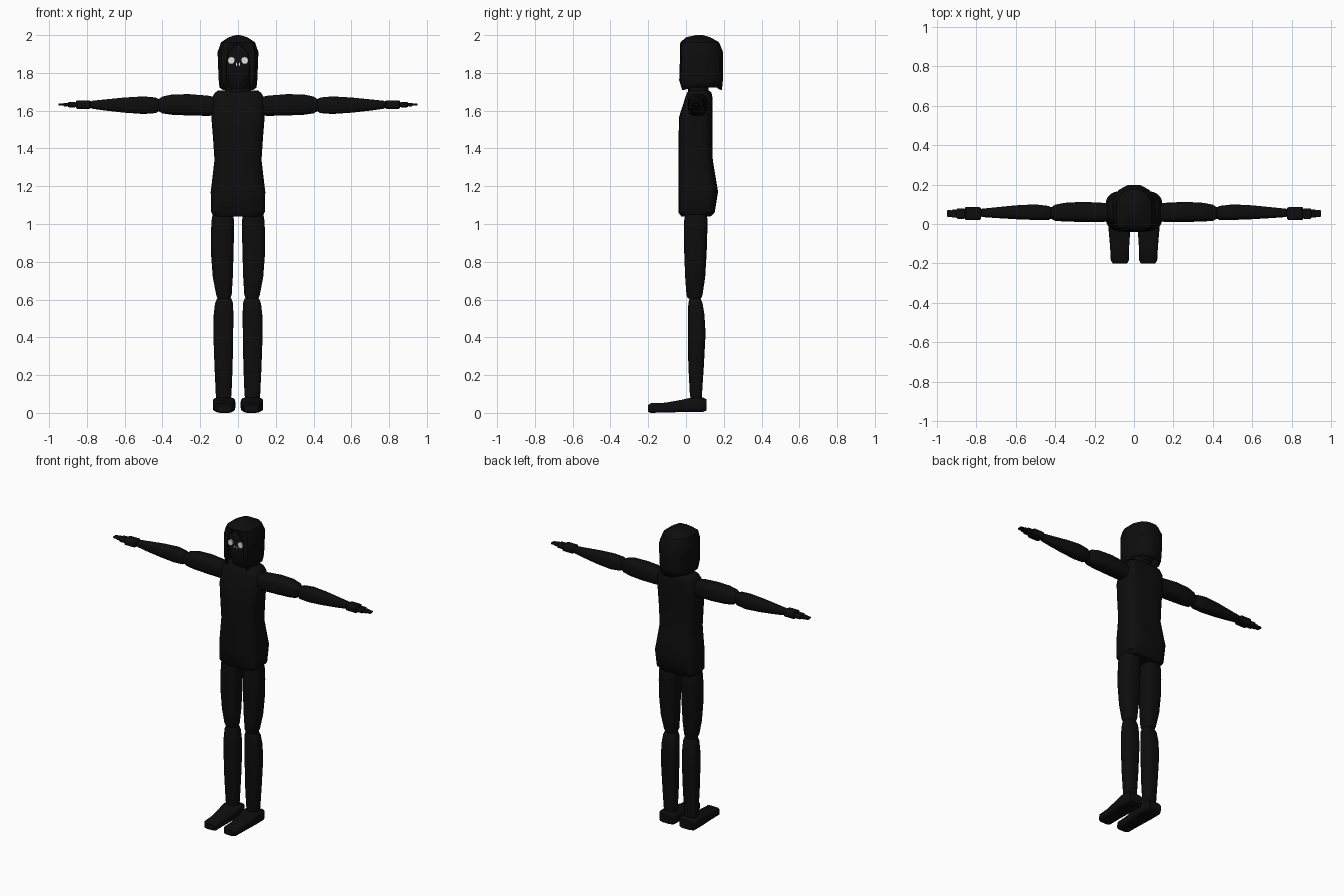
import bpy, bmesh, math


def material(name, value):
    m = bpy.data.materials.new(name)
    m.diffuse_color = (value, value, value, 1)
    return m


CLOTH = material("black_cloth", 0.004)
WHITE = material("pale_white", 0.75)


def finish(name, bm, mat, mirror=False, angle=40):
    bmesh.ops.remove_doubles(bm, verts=bm.verts, dist=0.0005)
    bmesh.ops.recalc_face_normals(bm, faces=bm.faces)
    me = bpy.data.meshes.new(name)
    bm.to_mesh(me)
    bm.free()
    ob = bpy.data.objects.new(name, me)
    bpy.context.collection.objects.link(ob)
    me.materials.append(mat)
    bpy.ops.object.select_all(action='DESELECT')
    bpy.context.view_layer.objects.active = ob
    ob.select_set(True)
    bpy.ops.object.shade_smooth_by_angle(angle=math.radians(angle))
    if mirror:
        ob.modifiers.new("mirror", 'MIRROR')
    return ob


def loft(name, axis, rows, power=3.0, sides=20, mirror=False):
    """Rounded-box sections; each row is (position, min a, max a, min b, max b)."""
    bm = bmesh.new()
    rings = []
    for t, a0, a1, b0, b1 in rows:
        ring = []
        for i in range(sides):
            th = 2 * math.pi * (i + 0.5) / sides
            c, s = math.cos(th), math.sin(th)
            a = (a0 + a1) / 2 + (a1 - a0) / 2 * math.copysign(abs(c) ** (2 / power), c)
            b = (b0 + b1) / 2 + (b1 - b0) / 2 * math.copysign(abs(s) ** (2 / power), s)
            ring.append(bm.verts.new({'x': (t, a, b), 'y': (a, t, b), 'z': (a, b, t)}[axis]))
        rings.append(ring)
    for r0, r1 in zip(rings, rings[1:]):
        for i in range(sides):
            j = (i + 1) % sides
            bm.faces.new((r0[i], r0[j], r1[j], r1[i]))
    bm.faces.new(rings[0])
    bm.faces.new(rings[-1])
    return finish(name, bm, CLOTH, mirror)


# Torso and neck
loft("torso", 'z', [
    (1.04, -.125, .125, -.025, .13), (1.06, -.142, .142, -.04, .152),
    (1.17, -.145, .145, -.04, .17), (1.26, -.134, .134, -.04, .155),
    (1.34, -.125, .125, -.04, .142), (1.46, -.133, .133, -.04, .14),
    (1.57, -.142, .142, -.036, .14), (1.67, -.138, .138, -.004, .14),
    (1.695, -.122, .122, .005, .135), (1.708, -.105, .105, .02, .12)], power=3.6, sides=28)
loft("neck", 'z', [(1.68, -.07, .07, .01, .12), (1.76, -.065, .065, .01, .12)])

# Legs and feet
loft("upper_leg", 'z', [
    (.605, .04, .108, .01, .08), (.625, .033, .116, .002, .088), (.72, .027, .134, -.005, .102),
    (.85, .023, .144, -.01, .11), (.95, .021, .144, -.01, .113), (1.02, .021, .14, -.01, .115),
    (1.05, .025, .135, -.005, .11)], mirror=True)
loft("lower_leg", 'z', [
    (.07, .038, .115, .025, .083), (.1, .034, .118, .02, .085), (.25, .028, .125, .012, .095),
    (.42, .025, .131, .009, .104), (.52, .024, .129, .01, .098), (.58, .026, .122, .012, .088),
    (.605, .034, .112, .018, .078)], mirror=True)
loft("foot", 'y', [
    (-.2, .035, .108, .005, .042), (-.185, .026, .118, 0, .052), (-.11, .024, .122, .002, .054),
    (-.02, .018, .13, .004, .07), (.03, .014, .134, .005, .082), (.09, .016, .133, .005, .082),
    (.108, .026, .122, .012, .072)], power=4.5, mirror=True)

# Arms
loft("upper_arm", 'x', [
    (.11, .015, .105, 1.575, 1.67), (.16, .01, .108, 1.572, 1.68), (.26, .01, .113, 1.574, 1.688),
    (.35, .012, .108, 1.578, 1.686), (.4, .016, .098, 1.585, 1.675),
    (.425, .028, .082, 1.6, 1.658)], mirror=True)
loft("forearm", 'x', [
    (.415, .03, .082, 1.6, 1.658), (.435, .02, .092, 1.587, 1.67), (.5, .02, .1, 1.582, 1.676),
    (.6, .024, .095, 1.589, 1.67), (.7, .03, .085, 1.6, 1.66), (.77, .035, .078, 1.61, 1.653),
    (.785, .042, .072, 1.617, 1.646)], mirror=True)

# Hand and finger segments, shrinking outward
for part, x0, x1, wide, tall in (("palm", .78, .858, .034, .022), ("finger_base", .858, .9, .027, .014),
                                 ("finger_middle", .9, .925, .021, .009), ("finger_tip", .925, .95, .018, .006)):
    z = 1.632
    ends = [(x0 - .003, .8), (x0 + .005, 1), (x1 - .005, 1), (x1, .8)]
    loft(part, 'x', [(x, .053 - wide * k, .053 + wide * k, z - tall * k, z + tall * k) for x, k in ends],
         power=4.5, mirror=True)

# Head inside the hood
loft("face", 'z', [
    (1.715, -.045, .045, .0, .11), (1.75, -.062, .062, -.02, .14), (1.82, -.078, .078, -.023, .16),
    (1.9, -.078, .078, -.023, .16), (1.95, -.06, .06, -.012, .14), (1.975, -.035, .035, .02, .11)], power=3.2)

# Hood: a shell open at the front; rows are height, half width, front, back, half opening
bm = bmesh.new()
rings = []
for z, w, f, b, o in ((1.71, .098, -.02, .19, .068), (1.76, .102, -.036, .195, .066),
                      (1.85, .106, -.033, .197, .064), (1.91, .108, -.033, .196, .052),
                      (1.962, .09, -.03, .175, .0), (1.988, .05, .0, .13, 0), (2.0, .012, .05, .09, 0)):
    d = b - f
    half = [(o, f), (max(w * .82, o), f + d * .04), (w, f + d * .25), (w, f + d * .65),
            (w * .72, f + d * .9), (w * .3, b)]
    pts = half + [(-x, y) for x, y in reversed(half)]
    rings.append([bm.verts.new((x, y, z + (.012 if z == 1.71 and .02 < y < .17 else 0))) for x, y in pts])
for r0, r1 in zip(rings, rings[1:]):
    for i in range(len(r0) - 1):
        bm.faces.new((r0[i], r0[i + 1], r1[i + 1], r1[i]))
bm.faces.new(rings[-1])
hood = finish("hood", bm, CLOTH, angle=35)
shell = hood.modifiers.new("thickness", 'SOLIDIFY')
shell.thickness = .012
shell.offset = -1


def plate(name, points):
    """Thin mirrored marking just in front of the face."""
    b = bmesh.new()
    face = b.faces.new([b.verts.new((x, -.03, z)) for x, z in points])
    new = bmesh.ops.extrude_face_region(b, geom=[face])["geom"]
    bmesh.ops.translate(b, vec=(0, .009, 0), verts=[v for v in new if isinstance(v, bmesh.types.BMVert)])
    finish(name, b, WHITE, mirror=True)


# Eyes and nose
plate("eye", [(.036 + .019 * math.cos(k * math.pi / 6), 1.866 + .02 * math.sin(k * math.pi / 6))
              for k in range(12) if k != 7])
plate("nose_mark", [(.002, 1.846), (.01, 1.855), (.012, 1.833)])
